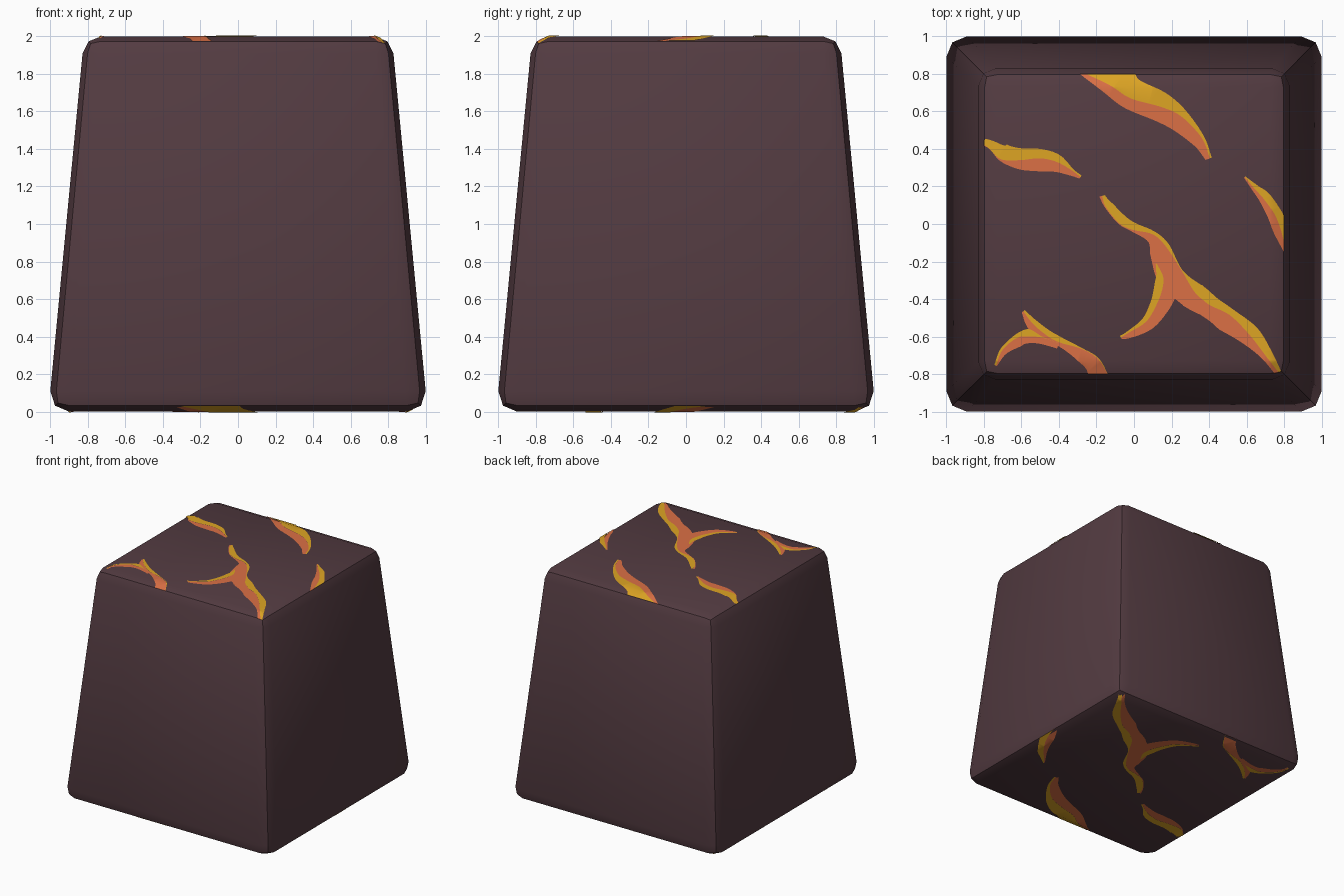
import bpy, bmesh
from mathutils import Vector

if "Cube" in bpy.data.objects:
    bpy.data.objects.remove(bpy.data.objects["Cube"])


def srgb(r, g, b):
    f = lambda c: c / 12.92 if c <= 0.04045 else ((c + 0.055) / 1.055) ** 2.4
    return (f(r / 255), f(g / 255), f(b / 255), 1)


def material(name, rgb):
    m = bpy.data.materials.new(name)
    m.diffuse_color = srgb(*rgb)
    m.use_nodes = True
    m.node_tree.nodes["Principled BSDF"].inputs["Base Color"].default_value = m.diffuse_color
    return m


ROCK = material("dark rock", (83, 59, 65))
ORANGE = material("lava orange", (219, 112, 69))
YELLOW = material("lava yellow", (222, 165, 36))


def finish(bm, name, mat):
    me = bpy.data.meshes.new(name)
    bm.to_mesh(me)
    bm.free()
    ob = bpy.data.objects.new(name, me)
    bpy.context.collection.objects.link(ob)
    me.materials.append(mat)
    bpy.ops.object.select_all(action='DESELECT')
    ob.select_set(True)
    bpy.context.view_layer.objects.active = ob
    bpy.ops.object.shade_smooth_by_angle(angle=0.5236)
    return ob


# Rock block: rounded cube, tapered towards the top
bm = bmesh.new()
bmesh.ops.create_cube(bm, size=2)
bmesh.ops.bevel(bm, geom=bm.edges[:], offset=0.11, segments=2, profile=0.5,
                affect='EDGES')
for v in bm.verts:
    z = v.co.z + 1
    if z > 1:
        z = 2 - (2 - z) * 0.83
    s = 1.0105 - 0.0955 * z
    v.co = (v.co.x * s, v.co.y * s, z)
finish(bm, "rock_block", ROCK)

# Lava veins: dividing line x, y, then yellow width (left) and orange width (right)
VEINS = {}
VEINS["back"] = [(-.30, .82, .01, .01), (-.13, .74, .13, .05), (-.02, .67, .11, .06),
                 (.14, .625, .08, .08), (.25, .575, .04, .085), (.36, .46, .015, .06),
                 (.405, .35, .01, .025)]
VEINS["left"] = [(-.81, .43, .03, .01), (-.77, .40, .05, 0), (-.71, .345, .085, .01),
                 (-.61, .34, .065, .05), (-.5, .35, .05, .07), (-.41, .33, .04, .055),
                 (-.33, .285, .01, .03), (-.285, .25, .01, .01)]
VEINS["right"] = [(.59, .25, .005, .005), (.645, .185, .025, .015), (.69, .135, .04, .025),
                  (.75, .05, .04, .04), (.785, -.04, .05, .04), (.81, -.15, .03, .01)]
VEINS["middle"] = [(-.17, .15, .015, .015), (-.15, .09, .04, .005), (-.08, .005, .05, .005),
                   (-.01, -.03, .04, .01), (.1, -.055, .018, .05), (.17, -.12, .02, .10),
                   (.255, -.25, .005, .14), (.325, -.365, .055, .095), (.4, -.43, .055, .07)]
VEINS["corner"] = [(.325, -.365, .055, .095), (.4, -.43, .055, .07), (.51, -.485, .035, .095),
                   (.615, -.59, .055, .06), (.7, -.70, .04, .025), (.785, -.81, .01, .02)]
VEINS["branch"] = [(-.07, -.605, .01, .01), (-.03, -.58, .01, .03), (.065, -.52, .025, .05),
                   (.12, -.43, .035, .07), (.15, -.35, .045, .08), (.155, -.28, .04, .08),
                   (.12, -.21, .005, .06)]
VEINS["front"] = [(-.59, -.465, .01, .01), (-.54, -.53, .025, .035), (-.47, -.59, .03, .04),
                  (-.40, -.63, .03, .02), (-.28, -.665, .005, .065), (-.19, -.72, .005, .085),
                  (-.13, -.82, 0, .1)]
VEINS["front_branch"] = [(-.735, -.755, .01, .005), (-.70, -.67, .012, .03),
                         (-.62, -.605, .02, .05), (-.56, -.60, .04, .035),
                         (-.49, -.605, .005, .035), (-.40, -.635, 0, .03)]


def smooth_path(pts, n=5):
    p = [Vector(q) for q in pts]
    p = [2 * p[0] - p[1]] + p + [2 * p[-1] - p[-2]]
    out = []
    for i in range(1, len(p) - 2):
        a, b, c, d = p[i - 1:i + 3]
        for k in range(n):
            t = k / n
            out.append(0.5 * (2 * b + (c - a) * t + (2 * a - 5 * b + 4 * c - d) * t * t
                              + (3 * b - a - 3 * c + d) * t ** 3))
    return out + [p[-2]]


def strip(bm, pts, column, sign):
    path = smooth_path(pts)
    rows = []
    for i, q in enumerate(path):
        d = path[min(i + 1, len(path) - 1)] - path[max(i - 1, 0)]
        n = Vector((-d.y, d.x)).normalized() * sign
        w = max(q[column], 0.0005)
        rows.append((bm.verts.new((q.x, q.y, 0)),
                     bm.verts.new((q.x + n.x * w, q.y + n.y * w, 0))))
    for (a, b), (c, d) in zip(rows, rows[1:]):
        bm.faces.new((a, b, d))
        bm.faces.new((a, d, c))


def cut(bm, n, dist, clear):
    n = Vector((n[0], n[1], 0)).normalized()
    bmesh.ops.bisect_plane(bm, geom=bm.verts[:] + bm.edges[:] + bm.faces[:],
                           plane_co=n * dist, plane_no=n, clear_outer=clear)


def veins(name, mat, column, sign, lift, top):
    bm = bmesh.new()
    for pts in VEINS.values():
        strip(bm, pts, column, sign)
    scale, flat, slope = (1, .73, .37) if top else (1.22, .737, .46)
    # trim to the capped outline and crease along the rounded rim
    for s in (1, -1):
        for axis in ((s, 0), (0, s)):
            cut(bm, axis, .8, True)
            cut(bm, axis, flat, False)
        for t in (1, -1):
            cut(bm, (.965 * s, .263 * t), .964, True)
            cut(bm, (.263 * s, .965 * t), .964, True)
    up = 1 if top else -1
    for v in bm.verts:
        drop = slope * scale * (max(abs(v.co.x) - flat, 0) + max(abs(v.co.y) - flat, 0))
        z = lift - drop
        v.co = (v.co.x * scale, v.co.y * scale * up, 2 + z if top else -z)
    bm.normal_update()
    for f in bm.faces:
        if f.normal.z * up < 0:
            f.normal_flip()
    finish(bm, name, mat)


for side, top in (("top", True), ("bottom", False)):
    veins(side + "_orange_veins", ORANGE, 3, -1, .002, top)
    veins(side + "_yellow_veins", YELLOW, 2, 1, .004, top)
